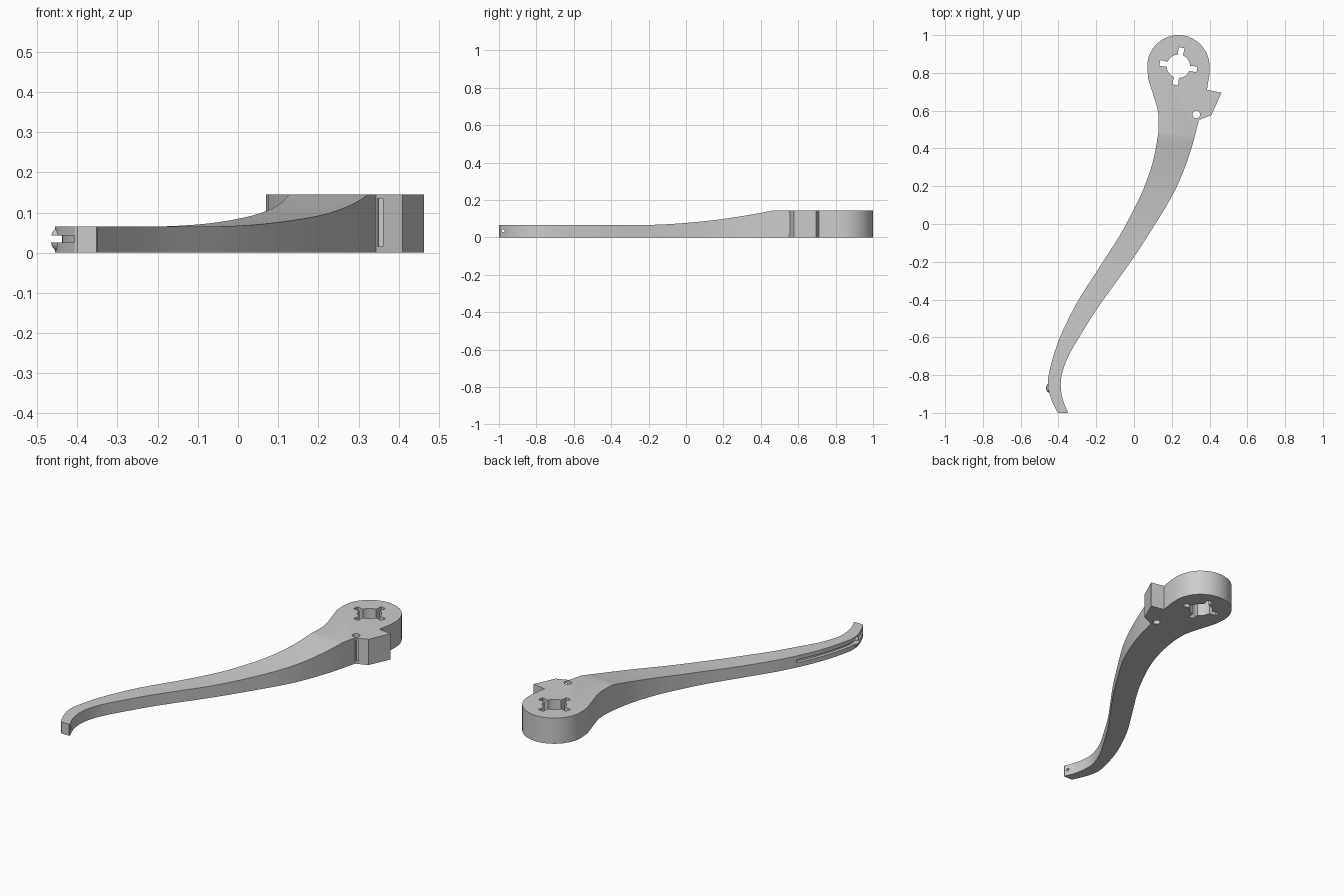
import bpy, bmesh
from math import sin, cos, pi, radians
from mathutils import Vector, Matrix

if "Cube" in bpy.data.objects:
    bpy.data.objects.remove(bpy.data.objects["Cube"])


def prism(name, pts, lo, hi, axis="Z"):
    """Extrude a closed outline: (x, y) along Z, or (y, z) along X."""
    bm = bmesh.new()
    vs = [bm.verts.new((p[0], p[1], lo) if axis == "Z" else (lo, p[0], p[1])) for p in pts]
    face = bm.faces.new(vs)
    ext = bmesh.ops.extrude_face_region(bm, geom=[face])
    d = (0, 0, hi - lo) if axis == "Z" else (hi - lo, 0, 0)
    bmesh.ops.translate(bm, vec=d, verts=[v for v in ext["geom"] if isinstance(v, bmesh.types.BMVert)])
    bmesh.ops.recalc_face_normals(bm, faces=bm.faces)
    mesh = bpy.data.meshes.new(name)
    bm.to_mesh(mesh)
    bm.free()
    ob = bpy.data.objects.new(name, mesh)
    bpy.context.collection.objects.link(ob)
    return ob


def smooth_path(pts, n=3):
    """Catmull-Rom curve through the given points."""
    p = [Vector(q) for q in pts]
    p = [2 * p[0] - p[1]] + p + [2 * p[-1] - p[-2]]
    out = []
    for a, b, c, d in zip(p, p[1:], p[2:], p[3:]):
        for i in range(n):
            t = i / n
            out.append(0.5 * (2 * b + (c - a) * t + (2 * a - 5 * b + 4 * c - d) * t * t
                              + (3 * b - a - 3 * c + d) * t ** 3))
    return out + [p[-2]]


def circle(cx, cy, r, n):
    return [(cx + r * cos(2 * pi * i / n), cy + r * sin(2 * pi * i / n)) for i in range(n)]


def apply_bool(ob, other, op="DIFFERENCE"):
    m = ob.modifiers.new("bool", "BOOLEAN")
    m.operation, m.solver, m.object = op, "EXACT", other
    bpy.context.view_layer.objects.active = ob
    bpy.ops.object.modifier_apply(modifier=m.name)
    bpy.data.objects.remove(other, do_unlink=True)


# Lever outline: head arc, left edge down, tip, right edge up, catch tooth
CX, CY, R = 0.235, 0.835, 0.165
head = [(CX + R * cos(pi * i / 20), CY + R * sin(pi * i / 20)) for i in range(21)]
neck = [(0.075, 0.77), (0.10, 0.69), (0.122, 0.62)]
left = smooth_path([(0.131, 0.57), (0.128, 0.48), (0.10, 0.33), (0.05, 0.185), (0, 0.08),
                    (-0.075, -0.06), (-0.2, -0.255), (-0.31, -0.43), (-0.40, -0.62),
                    (-0.448, -0.78), (-0.455, -0.86), (-0.437, -0.93), (-0.407, -0.995)])
right = smooth_path([(-0.35, -0.995), (-0.377, -0.93), (-0.388, -0.85), (-0.378, -0.78),
                     (-0.345, -0.695), (-0.29, -0.60), (-0.2, -0.455), (-0.1, -0.315),
                     (0, -0.175), (0.1, -0.02), (0.2, 0.145), (0.26, 0.275),
                     (0.31, 0.42), (0.343, 0.55)])
tooth = [(0.41, 0.577), (0.463, 0.695), (0.386, 0.71), (0.399, 0.79)]
tip = [(-0.40, -1.0), (-0.352, -1.0)]
lever = prism("lever", head + neck + left + tip + right + tooth, 0, 0.145)

# Curved thinning of the arm toward the tip
slope = [(-0.3 + 0.77 * i / 20, 0.065 + 0.08 * (i / 20) ** 2) for i in range(21)]
apply_bool(lever, prism("slope_cut", [(-1.2, 0.065)] + slope + [(0.56, 0.165), (0.56, 0.3), (-1.2, 0.3)],
                        -0.8, 0.8, "X"))

# Rounded lug on the outer edge near the tip
bm = bmesh.new()
bmesh.ops.create_uvsphere(bm, u_segments=24, v_segments=12, radius=1,
                          matrix=Matrix.Translation((-0.446, -0.87, 0.0325))
                          @ Matrix.Rotation(radians(10), 4, "Z") @ Matrix.Diagonal((0.02, 0.026, 0.029, 1)))
mesh = bpy.data.meshes.new("edge_lug")
bm.to_mesh(mesh)
bm.free()
lug = bpy.data.objects.new("edge_lug", mesh)
bpy.context.collection.objects.link(lug)
apply_bool(lever, lug, "UNION")

# Mounting bore with four slots
apply_bool(lever, prism("bore_cut", circle(CX, CY, 0.062, 40), -0.1, 0.3))
for k in range(4):
    a = radians(-10 + 90 * k)
    u, v = Vector((cos(a), sin(a))), Vector((-sin(a), cos(a)))
    c = Vector((CX, CY))
    apply_bool(lever, prism("slot_cut", [c + u * d + v * w for d, w in
                                         ((0.04, -0.012), (0.1, -0.016), (0.1, 0.016), (0.04, 0.012))],
                            -0.1, 0.3))

# Small pin hole and the recess beside it
apply_bool(lever, prism("pin_cut", circle(0.33, 0.58, 0.02, 24), -0.1, 0.3))
apply_bool(lever, prism("recess_cut", [(0.349, 0.53), (0.361, 0.53), (0.361, 0.575), (0.345, 0.575)],
                        0.015, 0.135))

# Cable groove along the outer edge, and cross hole at the tip
run = [p for p in left if p.y < -0.44]
norm = []
for i, p in enumerate(run):
    t = (run[min(i + 1, len(run) - 1)] - run[max(i - 1, 0)]).normalized()
    norm.append(Vector((t.y, -t.x)))
outer = [p + n * 0.035 for p, n in zip(run, norm)]
inner = [p - n * 0.018 for p, n in zip(run, norm)]
apply_bool(lever, prism("groove_cut", outer + inner[::-1], 0.026, 0.043))
apply_bool(lever, prism("tip_hole_cut", circle(-0.978, 0.0345, 0.008, 16), -0.6, -0.2, "X"))

bpy.ops.object.select_all(action="DESELECT")
lever.select_set(True)
bpy.context.view_layer.objects.active = lever
bpy.ops.object.shade_smooth_by_angle(angle=radians(25))
